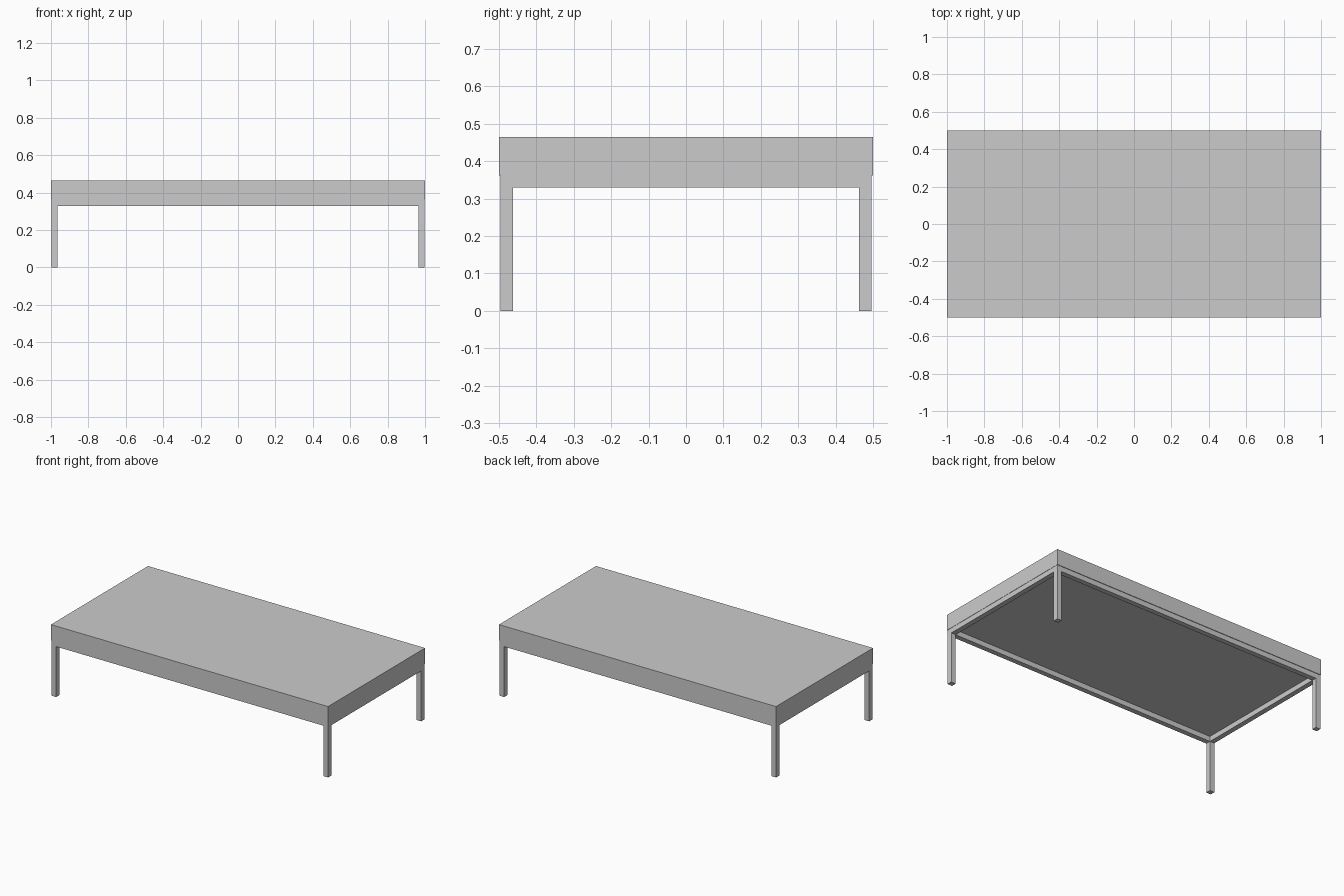
import bpy

if "Cube" in bpy.data.objects:
    bpy.data.objects.remove(bpy.data.objects["Cube"])

def box(name, lo, hi):
    bpy.ops.mesh.primitive_cube_add(size=1, location=[(a + b) / 2 for a, b in zip(lo, hi)])
    ob = bpy.context.object
    ob.name = name
    ob.scale = [b - a for a, b in zip(lo, hi)]
    bpy.ops.object.transform_apply(location=False, rotation=False, scale=True)
    return ob

X, Y, T = 0.998, 0.496, 0.033   # frame half sizes and tube thickness
Z0, Z1, Z2 = 0.329, 0.362, 0.465  # rail underside, slab underside, slab top

# Thick top slab
box("table_top", (-1, -0.5, Z1), (1, 0.5, Z2))

# Square legs at the corners
for sx, xn in ((-1, "left"), (1, "right")):
    for sy, yn in ((-1, "front"), (1, "back")):
        xs = sorted((sx * X, sx * (X - T)))
        ys = sorted((sy * Y, sy * (Y - T)))
        box(f"{yn}_{xn}_leg", (xs[0], ys[0], 0), (xs[1], ys[1], Z1))

# Rails between the legs
for s, n in ((-1, "front"), (1, "back")):
    ys = sorted((s * Y, s * (Y - T)))
    box(f"{n}_rail", (-X + T, ys[0], Z0), (X - T, ys[1], Z1))
for s, n in ((-1, "left"), (1, "right")):
    xs = sorted((s * X, s * (X - T)))
    box(f"{n}_rail", (xs[0], -Y + T, Z0), (xs[1], Y - T, Z1))
